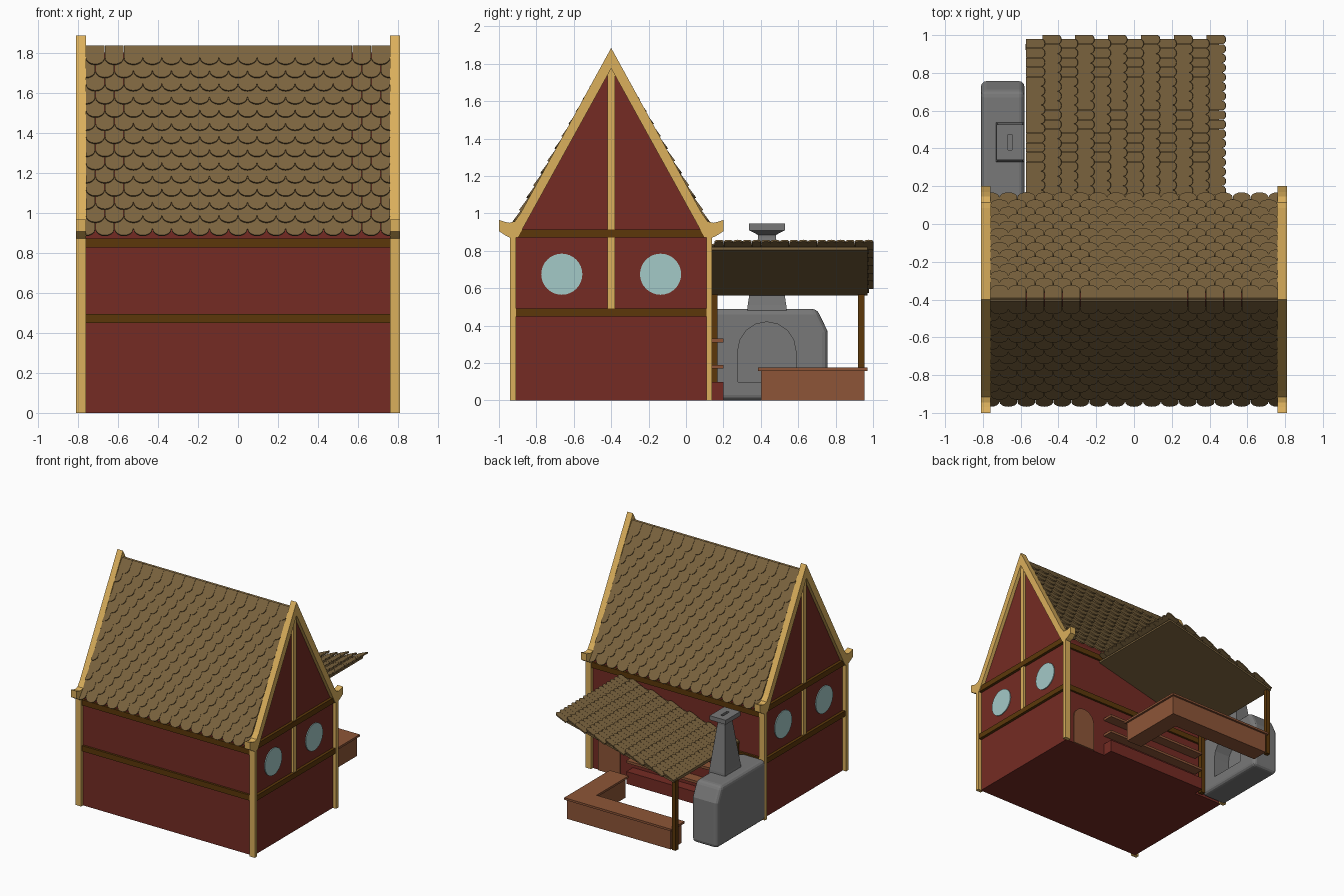
import bpy, bmesh
from math import sin, cos, pi
from mathutils import Vector, Matrix

if "Cube" in bpy.data.objects:
    bpy.data.objects.remove(bpy.data.objects["Cube"])

def mat(name, r, g, b):
    m = bpy.data.materials.new(name)
    m.diffuse_color = [(v / 255) ** 2.2 for v in (r, g, b)] + [1]
    m.use_nodes = True
    m.node_tree.nodes["Principled BSDF"].inputs["Base Color"].default_value = m.diffuse_color
    return m

RED = mat("red_plaster", 116, 47, 40)
GOLD = mat("gold_trim", 218, 174, 92)
BEAM = mat("dark_beam", 92, 58, 18)
TILE = mat("roof_tile", 122, 99, 64)
WOOD = mat("counter_wood", 140, 86, 58)
GLASS = mat("window_glass", 162, 200, 198)
STONE = mat("stone", 120, 120, 120)
C = -0.4  # ridge line of the house in y

def finish(name, bm, m):
    bmesh.ops.recalc_face_normals(bm, faces=bm.faces)
    me = bpy.data.meshes.new(name)
    bm.to_mesh(me)
    bm.free()
    ob = bpy.data.objects.new(name, me)
    bpy.context.collection.objects.link(ob)
    me.materials.append(m)
    return ob

def add_prism(bm, pts, place):
    """Solid between two copies of a profile; place(p, side) gives 3D points."""
    lo = [bm.verts.new(place(p, 0)) for p in pts]
    hi = [bm.verts.new(place(p, 1)) for p in pts]
    bm.faces.new(lo)
    bm.faces.new(hi[::-1])
    n = len(pts)
    for i in range(n):
        j = (i + 1) % n
        bm.faces.new((lo[i], lo[j], hi[j], hi[i]))

def prism_x(name, pts, a, b, m):
    bm = bmesh.new()
    add_prism(bm, pts, lambda p, s: (b if s else a, p[0], p[1]))
    return finish(name, bm, m)

def prism_y(name, pts, a, b, m):
    bm = bmesh.new()
    add_prism(bm, pts, lambda p, s: (p[0], b if s else a, p[1]))
    return finish(name, bm, m)

def box(name, x0, x1, y0, y1, z0, z1, m):
    return prism_x(name, [(y0, z0), (y1, z0), (y1, z1), (y0, z1)], x0, x1, m)

def arch(cx, w, z0, z1, n=10):
    r = w / 2
    return [(cx - r, z0), (cx + r, z0)] + [
        (cx + r * cos(pi * i / n), z1 - r + r * sin(pi * i / n)) for i in range(n + 1)]

def bevel(ob, w, seg=2):
    md = ob.modifiers.new("bevel", 'BEVEL')
    md.width, md.segments, md.limit_method = w, seg, 'ANGLE'

def add_tile(bm, o, u, d, w, length, t, tip, clamp=None):
    """One scale tile: o top centre, u across, d towards the rounded tip."""
    n = u.cross(d).normalized()
    if n.z < 0:
        n = -n
    r = w / 2
    pts = [(-r, 0), (r, 0)] + [
        (r * cos(pi * i / 8), length - r * .9 + r * .9 * sin(pi * i / 8)) for i in range(9)]
    def place(p, s):
        v = o + u * p[0] + d * p[1] + n * (tip * p[1] / length + t * s)
        if clamp:
            v.x = max(-clamp, min(clamp, v.x))
        return v
    add_prism(bm, pts, place)

# House body with gables
prism_x("house_walls", [(C - .515, 0), (C + .515, 0), (C + .515, .9), (C, 1.8), (C - .515, .9)],
        -.78, .78, RED)

# Main roof: overlapping scale tiles on both slopes
ROWS, W = 14, 1.52 / 16
for side, label in ((-1, "front"), (1, "back")):
    bm = bmesh.new()
    d = Vector((0, side * .55, -.96)).normalized()
    step = (1.10 - .115) / (ROWS - 1)
    for k in range(ROWS):
        off = k % 2
        for i in range(16 + off):
            x = -.76 + W * (i + .5 - .5 * off)
            o = Vector((x, C, 1.83)) + d * (step * k)
            add_tile(bm, o, Vector((1, 0, 0)), d, W * .985, .115, .01, .014, .76)
    finish(label + "_roof_tiles", bm, TILE)

# Gable trim, posts, beams and round windows on both ends
half = [(0, 1.885), (.485, 1.0), (.515, .958), (.545, .95), (.57, .955), (.6, .965),
        (.6, .905), (.565, .882), (.54, .87), (.5, .87), (0, 1.775)]
board = half + [(-y, z) for y, z in half[-2:0:-1]]
for s, label in ((1, "right"), (-1, "left")):
    prism_x(label + "_bargeboard", [(C + y, z) for y, z in board], s * .76, s * .81, GOLD)
    for e, en in ((-1, "front"), (1, "back")):
        y0, y1 = sorted((C + e * .51, C + e * .54))
        box(f"{label}_{en}_corner_post", *sorted((s * .76, s * .81)), y0, y1, 0, .88, GOLD)
        cy = C + e * .264
        circle = [(cy + .11 * cos(2 * pi * i / 32), .675 + .11 * sin(2 * pi * i / 32)) for i in range(32)]
        prism_x(f"{label}_{en}_window", circle, s * .77, s * .787, GLASS)
    xs = sorted((s * .77, s * .797))
    box(label + "_king_post", *xs, C - .02, C + .02, .49, 1.79, GOLD)
    xs = sorted((s * .77, s * .803))
    box(label + "_lower_beam", *xs, C - .51, C + .51, .45, .493, BEAM)
    box(label + "_upper_beam", *xs, C - .51, C + .51, .87, .915, BEAM)

# Long beams on front and back walls
for e, label in ((-1, "front"), (1, "back")):
    ys = sorted((C + e * .5, C + e * .532))
    box(label + "_lower_beam", -.765, .765, *ys, .45, .495, BEAM)
    box(label + "_upper_beam", -.765, .765, *ys, .825, .87, BEAM)

# Back door
prism_y("back_door", arch(.61, .2, 0, .33), .11, .125, WOOD)

# Cabinet and shelves against the back wall
box("back_cabinet", -.52, .4, .11, .2, 0, .1, RED)
for z in (.17, .31):
    box("back_shelf", -.52, .4, .11, .2, z, z + .02, WOOD)

# Sloping canopy with reversed scale tiles
prism_y("canopy_deck", [(-.57, .56), (.45, .805), (.45, .82), (-.57, .575)], .12, .97, TILE)
bm = bmesh.new()
d = Vector((1.02, 0, .245)).normalized()
for k in range(12):
    for i in range(17):
        y = .13 + .05 * (i + .5) + (.022 if k % 2 else 0)
        o = Vector((-.57, y, .575)) + d * (.0895 * k)
        add_tile(bm, o, Vector((0, 1, 0)), d, .049, .108, .01, .02)
finish("canopy_tiles", bm, TILE)
for y in (.152, .937):
    box("canopy_post", -.575, -.54, y - .017, y + .017, 0, .57, BEAM)

# L-shaped counter
def ell(g):
    return [(-.53 - g, .955 + g), (.405 + g, .955 + g), (.405 + g, .4 - g), (.265 - g, .4 - g),
            (.265 - g, .815 - g), (-.53 - g, .815 - g)]
for name, g, z0, z1 in (("counter_body", 0, 0, .16), ("counter_top", .016, .158, .175)):
    bm = bmesh.new()
    add_prism(bm, ell(g), lambda p, s: (p[0], p[1], z1 if s else z0))
    finish(name, bm, WOOD)

# Stone oven with an arched mouth
oven = prism_x("oven_body", [(.12, 0), (.757, 0), (.757, .37), (.7, .49), (.12, .49)],
               -.81, -.58, STONE)
bevel(oven, .03, 3)
cutter = prism_x("oven_mouth_cutter", arch(.432, .31, .1, .42, 8), -.72, -.5, STONE)
cutter.hide_render = True
cutter.hide_viewport = True
cut = oven.modifiers.new("mouth", 'BOOLEAN')
cut.object, cut.operation, cut.solver = cutter, 'DIFFERENCE', 'EXACT'

# Tapered chimney with flared, slotted cap: rings of (half x, half y, z)
bm = bmesh.new()
rings = [(.075, .105, .48), (.07, .103, .51), (.035, .048, .87), (.035, .048, .885),
         (.073, .095, .91), (.073, .095, .945), (.011, .042, .945), (.011, .042, .9)]
prev = None
for hx, hy, z in rings:
    ring = [bm.verts.new((-.656 + sx * hx, .433 + sy * hy, z))
            for sx, sy in ((-1, -1), (1, -1), (1, 1), (-1, 1))]
    if prev:
        for i in range(4):
            j = (i + 1) % 4
            bm.faces.new((prev[i], prev[j], ring[j], ring[i]))
    else:
        bm.faces.new(ring)
    prev = ring
bm.faces.new(prev)
finish("oven_chimney", bm, STONE)
